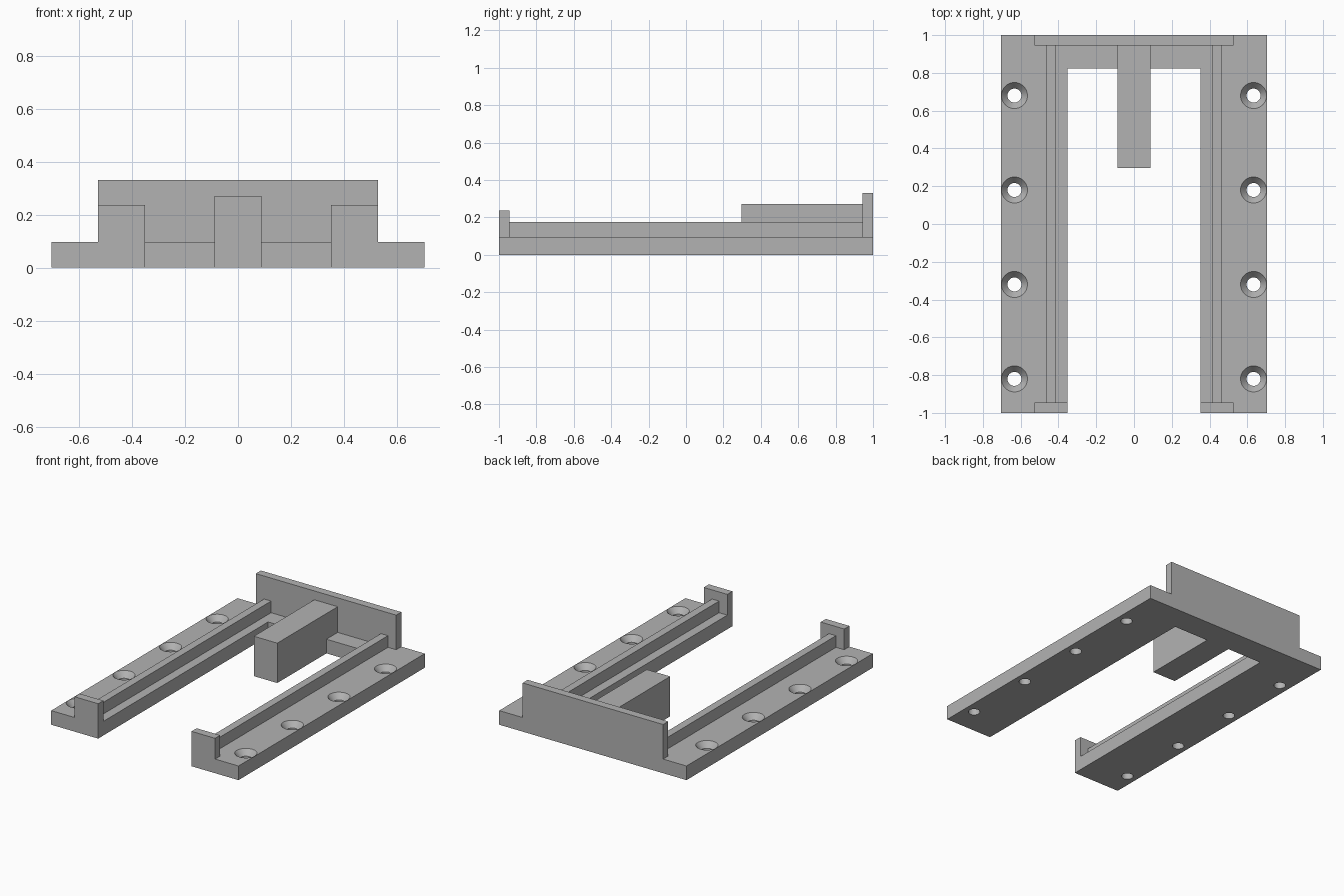
import bpy, bmesh, math
from mathutils import Matrix

cube = bpy.data.objects.get("Cube")
if cube:
    bpy.data.objects.remove(cube, do_unlink=True)

grey = bpy.data.materials.new("plain grey")
grey.use_nodes = True
grey.diffuse_color = (0.45, 0.45, 0.45, 1)
grey.node_tree.nodes["Principled BSDF"].inputs["Base Color"].default_value = grey.diffuse_color

# Main dimensions
BASE = 0.096                      # plate thickness
SIDE, INNER, LIP = 0.704, 0.351, 0.528
TONGUE, TONGUE_Y = 0.088, 0.296
BAR_Y, WALL_Y = 0.824, 0.945


def add_object(name, bm):
    bmesh.ops.recalc_face_normals(bm, faces=bm.faces)
    mesh = bpy.data.meshes.new(name)
    bm.to_mesh(mesh)
    bm.free()
    mesh.materials.append(grey)
    obj = bpy.data.objects.new(name, mesh)
    bpy.context.collection.objects.link(obj)
    return obj


def prism(name, outline, z0, z1):
    bm = bmesh.new()
    face = bm.faces.new([bm.verts.new((x, y, z0)) for x, y in outline])
    top = bmesh.ops.extrude_face_region(bm, geom=[face])["geom"]
    verts = [v for v in top if isinstance(v, bmesh.types.BMVert)]
    bmesh.ops.translate(bm, verts=verts, vec=(0, 0, z1 - z0))
    return add_object(name, bm)


def box(name, x0, x1, y0, y1, z0, z1):
    return prism(name, [(x0, y0), (x1, y0), (x1, y1), (x0, y1)], z0, z1)


# Base plate: two legs, a rear bar and the foot of the middle tongue
half = [(TONGUE, TONGUE_Y), (TONGUE, BAR_Y), (INNER, BAR_Y),
        (INNER, -1), (SIDE, -1), (SIDE, 1)]
base = prism("base_plate", half + [(-x, y) for x, y in reversed(half)], 0, BASE)

# Countersunk screw holes
bm = bmesh.new()
for x in (-0.633, 0.633):
    for y in (-0.82, -0.32, 0.18, 0.68):
        # straight bore, sloped seat, then clearance above the plate
        profile = [(0.037, -0.05), (0.037, 0.058), (0.069, BASE), (0.069, 0.15)]
        rings = [[bm.verts.new((x + r * math.cos(math.tau * i / 40),
                                y + r * math.sin(math.tau * i / 40), z))
                  for i in range(40)] for r, z in profile]
        for a, b in zip(rings, rings[1:]):
            for i in range(40):
                j = (i + 1) % 40
                bm.faces.new((a[i], a[j], b[j], b[i]))
        bm.faces.new(rings[0][::-1])
        bm.faces.new(rings[-1])
cutter = add_object("screw_hole_cutter", bm)
cutter.hide_render = True

cut = base.modifiers.new("screw_holes", "BOOLEAN")
cut.operation = "DIFFERENCE"
cut.solver = "EXACT"
cut.object = cutter
bpy.context.view_layer.objects.active = base
base.select_set(True)
bpy.ops.object.modifier_apply(modifier=cut.name)
bpy.data.objects.remove(cutter, do_unlink=True)
bpy.ops.object.shade_smooth_by_angle(angle=math.radians(25))

# Upright parts on the plate
box("back_wall", -LIP, LIP, WALL_Y, 1, BASE, 0.331)
box("middle_tongue", -TONGUE, TONGUE, TONGUE_Y, WALL_Y, BASE, 0.271)
for side, s in (("left", 1), ("right", -1)):
    box(side + "_rail", *sorted((s * 0.413, s * 0.466)), -WALL_Y, WALL_Y, BASE, 0.175)
    box(side + "_front_stop", *sorted((s * INNER, s * LIP)), -1, -WALL_Y, BASE, 0.237)
